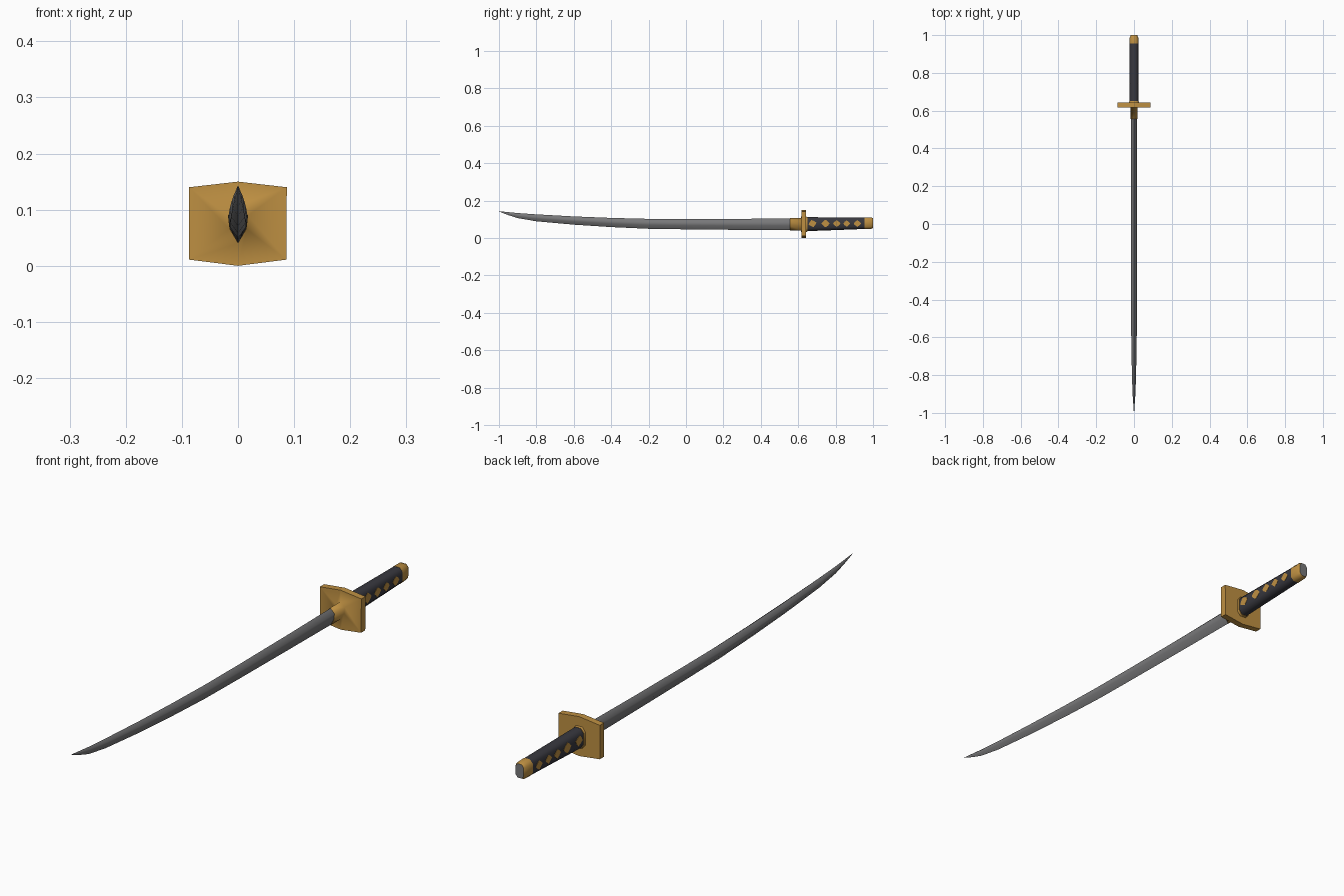
import bpy, bmesh, math

if "Cube" in bpy.data.objects:
    bpy.data.objects.remove(bpy.data.objects["Cube"])


def material(name, col):
    m = bpy.data.materials.new(name)
    m.diffuse_color = (*col, 1)
    m.use_nodes = True
    m.node_tree.nodes["Principled BSDF"].inputs["Base Color"].default_value = m.diffuse_color
    return m


STEEL = material("grey steel", (0.19, 0.19, 0.195))
GOLD = material("old gold", (0.52, 0.28, 0.055))
WRAP = material("dark wrap", (0.04, 0.04, 0.05))


def finish(name, bm, mats, angle=None):
    bmesh.ops.recalc_face_normals(bm, faces=bm.faces)
    me = bpy.data.meshes.new(name)
    bm.to_mesh(me)
    bm.free()
    for m in mats:
        me.materials.append(m)
    ob = bpy.data.objects.new(name, me)
    bpy.context.collection.objects.link(ob)
    if angle is not None:
        bpy.ops.object.select_all(action='DESELECT')
        ob.select_set(True)
        bpy.context.view_layer.objects.active = ob
        bpy.ops.object.shade_smooth_by_angle(angle=math.radians(angle))
    return ob


def loft(rings):
    """Skin a list of (y, [(x, z), ...]) rings and close both ends."""
    bm = bmesh.new()
    loops = [[bm.verts.new((x, y, z)) for x, z in pts] for y, pts in rings]
    n = len(loops[0])
    for a, b in zip(loops, loops[1:]):
        for i in range(n):
            j = (i + 1) % n
            bm.faces.new((a[i], a[j], b[j], b[i]))
    bm.faces.new(loops[0])
    bm.faces.new(loops[-1])
    return bm


def blade_section(w, lo, hi):
    h = hi - lo
    up, mid = lo + 0.74 * h, lo + 0.38 * h
    return [(0, hi), (w, up), (0.85 * w, mid), (0, lo), (-0.85 * w, mid), (-w, up)]


def grip_section(w, lo, hi):
    c, h = (lo + hi) / 2, (hi - lo) / 2
    q = [(0.5, 1), (1, 0.6), (1, -0.6), (0.5, -1),
         (-0.5, -1), (-1, -0.6), (-1, 0.6), (-0.5, 1)]
    return [(w * x, c + h * z) for x, z in q]


# Curved blade: y, half width, edge z, spine z
stations = [(-1.0, 0.0006, 0.141, 0.143), (-0.95, 0.004, 0.122, 0.138),
            (-0.9, 0.0075, 0.106, 0.133), (-0.8, 0.011, 0.089, 0.126),
            (-0.6, 0.0145, 0.071, 0.115), (-0.4, 0.016, 0.058, 0.107),
            (-0.2, 0.017, 0.049, 0.102), (0.0, 0.017, 0.046, 0.101),
            (0.3, 0.0165, 0.043, 0.102), (0.57, 0.0165, 0.041, 0.105)]
finish("blade", loft([(y, blade_section(w, a, b)) for y, w, a, b in stations]),
       [STEEL], 60)

# Blade collar flowing into the six-cornered guard
collar = blade_section(0.018, 0.04, 0.107)
plate = [(0, 0.15), (0.087, 0.14), (0.086, 0.011),
         (0, 0.0), (-0.087, 0.011), (-0.087, 0.14)]
guard = finish("guard_and_collar",
               loft([(0.556, collar), (0.616, collar), (0.617, plate), (0.642, plate)]),
               [GOLD], 100)
for e in guard.data.edges:      # crisp rim on the back of the guard
    if all(guard.data.vertices[v].co.y > 0.6165 for v in e.vertices):
        e.use_edge_sharp = True

# Handle and its seat ring
finish("handle", loft([(0.64, grip_section(0.023, 0.036, 0.111)),
                       (0.957, grip_section(0.023, 0.048, 0.109))]), [WRAP], 50)
finish("handle_seat", loft([(0.641, grip_section(0.027, 0.032, 0.114)),
                            (0.65, grip_section(0.025, 0.034, 0.112))]), [GOLD], 50)

# Pommel with a steel end face
pommel = loft([(0.955, grip_section(0.0238, 0.047, 0.11)),
               (0.988, grip_section(0.0225, 0.048, 0.11)),
               (1.0, grip_section(0.017, 0.053, 0.106))])
pommel.faces.ensure_lookup_table()
pommel.faces[-1].material_index = 1
finish("pommel", pommel, [GOLD, STEEL], 50)

# Gold ornaments along both sides of the handle
for k, (y, r) in enumerate([(0.676, 0.022), (0.746, 0.023), (0.806, 0.02),
                            (0.859, 0.019), (0.916, 0.02)]):
    for side, tag in ((1, "right"), (-1, "left")):
        bm = bmesh.new()
        vs = []
        for i in range(8):
            a = i * math.tau / 8 + (0.25 if k == 0 else 0)
            rr = r * (1 if i % 2 == 0 else 0.78)
            vs.append(bm.verts.new((side * 0.0225, y + rr * math.cos(a),
                                    0.077 + 0.9 * rr * math.sin(a))))
        f = bm.faces.new(vs)
        ext = bmesh.ops.extrude_face_region(bm, geom=[f])
        for v in ext["geom"]:
            if isinstance(v, bmesh.types.BMVert):
                v.co.x += side * 0.0014
        finish(f"ornament_{tag}_{k + 1}", bm, [GOLD])
